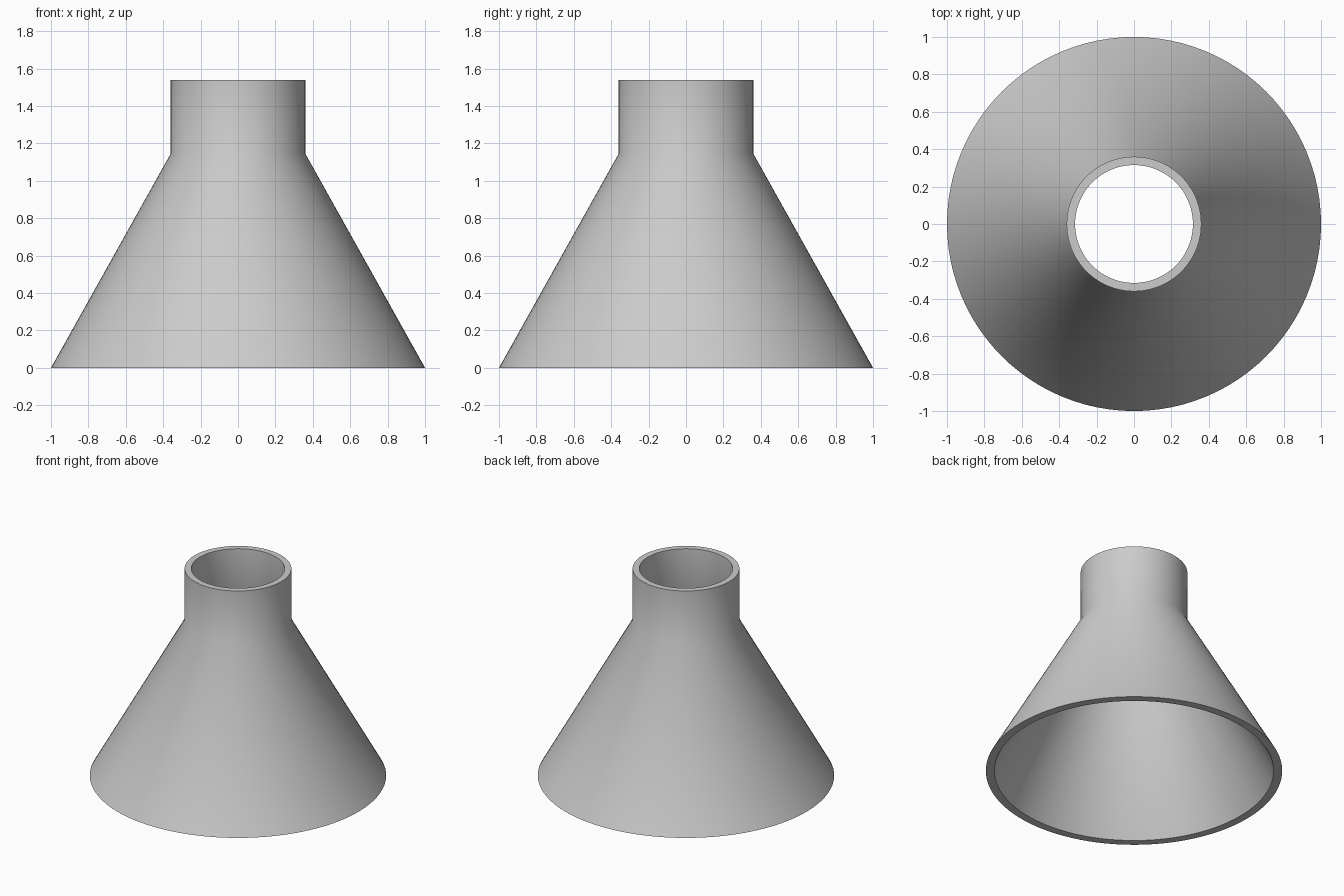
import bpy
import bmesh
from math import cos, sin, tau

cube = bpy.data.objects.get("Cube")
if cube:
    bpy.data.objects.remove(cube, do_unlink=True)

SEGMENTS = 96

# Single grey material
grey = bpy.data.materials.new("plain grey")
grey.use_nodes = True
colour = (0.6, 0.6, 0.6, 1)
grey.diffuse_color = colour
grey.node_tree.nodes["Principled BSDF"].inputs["Base Color"].default_value = colour

# Closed wall section (radius, height): outside going up, then inside going down
section = [(1, 0), (0.36, 1.145), (0.36, 1.54),
           (0.315, 1.54), (0.315, 1.12), (0.942, 0)]


def lathe(name, profile, material):
    """Revolve a closed profile about z into a hollow solid."""
    bm = bmesh.new()
    rings = []
    for r, z in profile:
        rings.append([bm.verts.new((r * cos(tau * i / SEGMENTS),
                                    r * sin(tau * i / SEGMENTS), z))
                      for i in range(SEGMENTS)])
    for k, low in enumerate(rings):
        high = rings[(k + 1) % len(rings)]
        for i in range(SEGMENTS):
            j = (i + 1) % SEGMENTS
            bm.faces.new((low[i], low[j], high[j], high[i]))
    bmesh.ops.recalc_face_normals(bm, faces=bm.faces)
    mesh = bpy.data.meshes.new(name)
    bm.to_mesh(mesh)
    bm.free()
    mesh.materials.append(material)
    obj = bpy.data.objects.new(name, mesh)
    bpy.context.collection.objects.link(obj)
    return obj


# Hollow funnel: flared cone with a straight neck, open at both ends
funnel = lathe("funnel", section, grey)
bpy.ops.object.select_all(action="DESELECT")
funnel.select_set(True)
bpy.context.view_layer.objects.active = funnel
bpy.ops.object.shade_smooth_by_angle()
